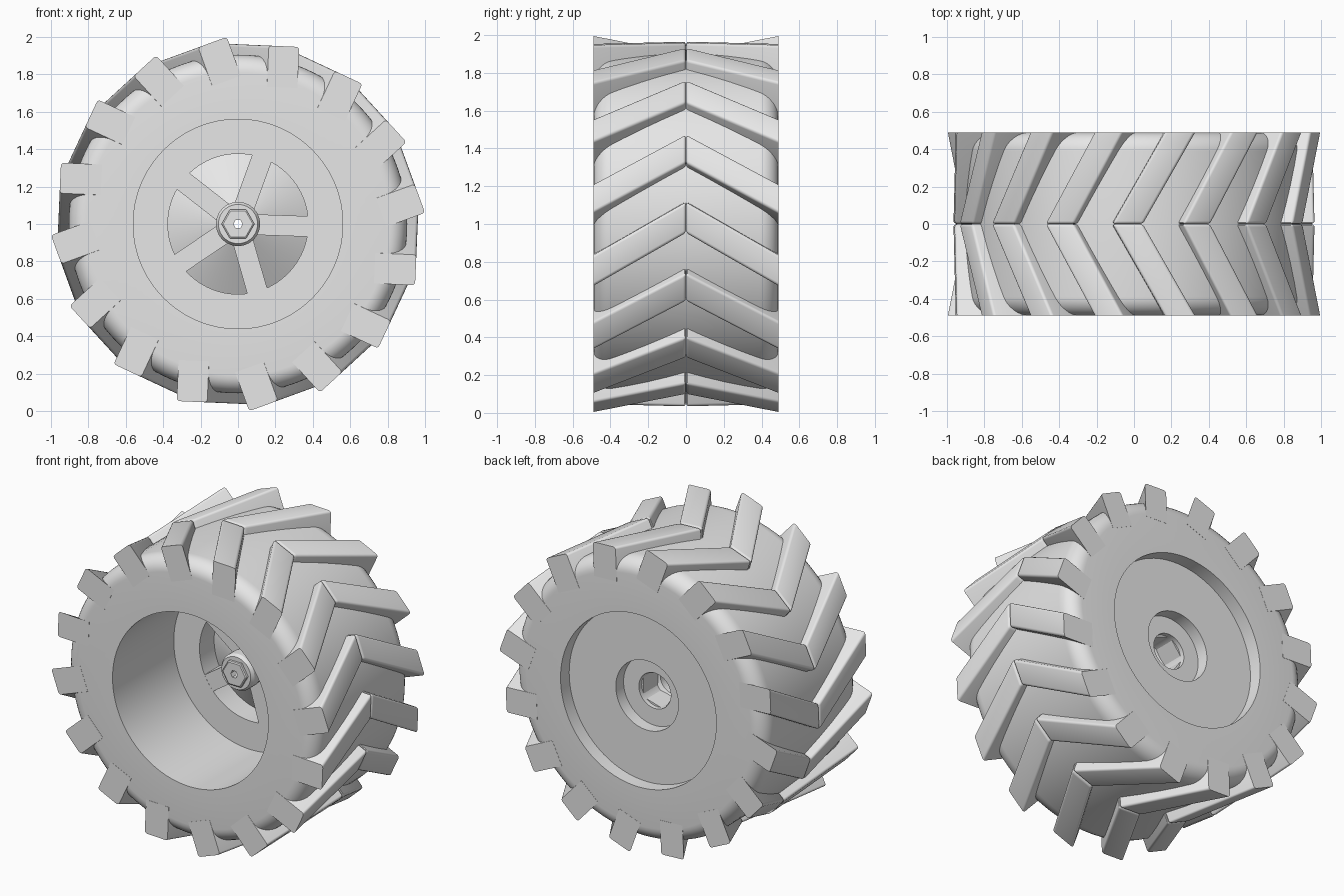
import bpy, bmesh, math
from mathutils import Matrix, Vector

cube = bpy.data.objects.get("Cube")
if cube:
    bpy.data.objects.remove(cube, do_unlink=True)

grey = bpy.data.materials.new("plain_grey")
grey.use_nodes = True
grey.diffuse_color = (0.8, 0.8, 0.8, 1)
grey.node_tree.nodes["Principled BSDF"].inputs["Base Color"].default_value = (0.8, 0.8, 0.8, 1)

AXLE = Vector((0, 0, 1))
HALF = 0.49          # half width of the wheel


def finish(bm, name, angle=30):
    bmesh.ops.recalc_face_normals(bm, faces=bm.faces)
    mesh = bpy.data.meshes.new(name)
    bm.to_mesh(mesh)
    bm.free()
    mesh.materials.append(grey)
    obj = bpy.data.objects.new(name, mesh)
    obj.location = AXLE
    bpy.context.collection.objects.link(obj)
    bpy.ops.object.select_all(action='DESELECT')
    obj.select_set(True)
    bpy.context.view_layer.objects.active = obj
    bpy.ops.object.shade_smooth_by_angle(angle=math.radians(angle))
    return obj


def lathe(name, profile, steps=96):
    """Spin a closed (radius, y) profile around the axle."""
    bm = bmesh.new()
    rings = []
    for i in range(steps):
        a = math.tau * i / steps
        rings.append([bm.verts.new((r * math.cos(a), y, r * math.sin(a))) for r, y in profile])
    n = len(profile)
    for i in range(steps):
        p, q = rings[i], rings[(i + 1) % steps]
        for j in range(n):
            k = (j + 1) % n
            bm.faces.new((p[j], p[k], q[k], q[j]))
    return finish(bm, name)


# Tyre carcass with rounded shoulders
wall = HALF - 0.001
shoulder = []
for i in range(9):
    a = math.pi / 2 * i / 8
    shoulder.append((0.81 + 0.095 * math.sin(a), 0.389 + 0.1 * math.cos(a)))
outer = [(r, -y) for r, y in shoulder] + shoulder[::-1]
lathe("tyre_body", [(0.56, -wall)] + outer + [(0.56, wall)])

# Wheel disc: front pocket with a cone floor, stepped recess and bore at the back
lathe("wheel_disc", [(0.56, 0.14), (0.375, 0.14), (0.375, 0.29), (0.09, 0.135),
                     (0.09, 0.06), (0.115, 0.06), (0.115, 0.32), (0.225, 0.32),
                     (0.225, 0.40), (0.56, 0.40)])

# Hub cap and hexagonal nut
lathe("hub_cap", [(0.025, 0.07), (0.118, 0.07), (0.118, 0.0), (0.105, -0.02), (0.025, -0.02)], 48)
lathe("hub_nut", [(0.025, 0.0), (0.088, 0.0), (0.088, -0.035), (0.08, -0.04), (0.025, -0.04)], 6)

# Five parallel-sided spokes bridging the pocket
bm = bmesh.new()
for i in range(5):
    turn = Matrix.Rotation(-math.radians(70 + 72 * i), 4, 'Y')
    place = Matrix.Translation((0.24, 0.2155, 0)) @ Matrix.Diagonal((0.275, 0.15, 0.11, 1))
    bmesh.ops.create_cube(bm, size=1, matrix=turn @ place)
finish(bm, "spokes")

# Chevron tread lugs: slanted bars, mirrored about the centre plane
LUGS = 16
TOP, ROOT = 0.96, 0.74
APEX, WIDTH, SLANT = -0.157, 0.163, 0.28


def add_lug(bm, side, angle):
    lug = bmesh.new()
    v = {}
    for end in (0, 1):
        for edge in (0, 1):
            for top in (0, 1):
                x = APEX + WIDTH * edge + SLANT * end
                y = side * (HALF if end else 0.001)
                v[end, edge, top] = lug.verts.new((x, y, TOP if top else ROOT))
    for axis in range(3):
        for s in (0, 1):
            ring = []
            for a, b in ((0, 0), (0, 1), (1, 1), (1, 0)):
                key = [a, b]
                key.insert(axis, s)
                ring.append(v[tuple(key)])
            lug.faces.new(ring)
    bmesh.ops.recalc_face_normals(lug, faces=lug.faces)
    # Round the long crests and the centre end, leave the sidewall end sharp
    soft = [e for e in lug.edges
            if not all(abs(p.co.y) > 0.4 for p in e.verts)
            and not all(p.co.z < 0.8 for p in e.verts)]
    bmesh.ops.bevel(lug, geom=soft, offset=0.015, segments=3, profile=0.5, affect='EDGES')
    lug.transform(Matrix.Rotation(angle, 4, 'Y'))
    temp = bpy.data.meshes.new("lug_temp")
    lug.to_mesh(temp)
    lug.free()
    bm.from_mesh(temp)
    bpy.data.meshes.remove(temp)


for side, name in ((-1, "front_tread_lugs"), (1, "back_tread_lugs")):
    bm = bmesh.new()
    for i in range(LUGS):
        add_lug(bm, side, math.radians(2.5) + math.tau * i / LUGS)
    finish(bm, name)
